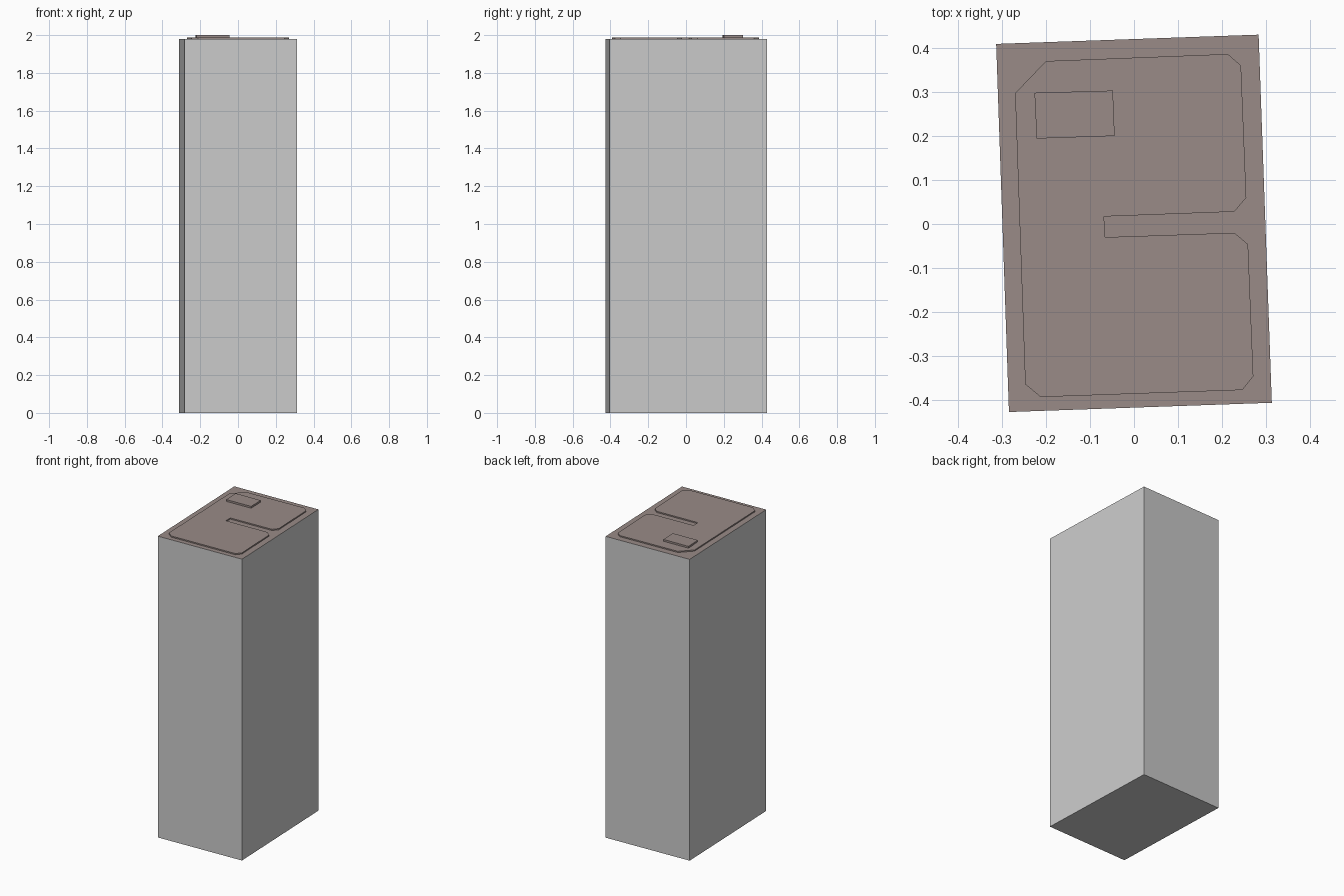
import bpy
import bmesh

cube = bpy.data.objects.get("Cube")
if cube:
    bpy.data.objects.remove(cube, do_unlink=True)


def make_material(name, colour):
    mat = bpy.data.materials.new(name)
    mat.use_nodes = True
    mat.diffuse_color = (*colour, 1)
    mat.node_tree.nodes["Principled BSDF"].inputs["Base Color"].default_value = (*colour, 1)
    return mat


wall = make_material("wall grey", (0.6, 0.6, 0.6))
roof = make_material("roof brown", (0.32, 0.26, 0.245))


def prism(name, outline, bottom, top, materials):
    """Extrude a flat outline; upward faces take the last material."""
    bm = bmesh.new()
    base = bm.faces.new([bm.verts.new((x, y, bottom)) for x, y in outline])
    new = bmesh.ops.extrude_face_region(bm, geom=[base], use_keep_orig=True)["geom"]
    verts = [g for g in new if isinstance(g, bmesh.types.BMVert)]
    bmesh.ops.translate(bm, verts=verts, vec=(0, 0, top - bottom))
    bmesh.ops.recalc_face_normals(bm, faces=bm.faces)
    for face in bm.faces:
        face.material_index = len(materials) - 1 if face.normal.z > 0.5 else 0
    mesh = bpy.data.meshes.new(name)
    bm.to_mesh(mesh)
    bm.free()
    for mat in materials:
        mesh.materials.append(mat)
    obj = bpy.data.objects.new(name, mesh)
    bpy.context.collection.objects.link(obj)
    return obj


# Main tower, slightly turned on its plot
prism("tower_body",
      [(-0.313, 0.409), (-0.284, -0.427), (0.313, -0.406), (0.283, 0.43)],
      0, 1.98, [wall, roof])

# Raised roof deck with clipped corners and a slot in its left side
prism("roof_deck",
      [(-0.2, 0.37), (-0.27, 0.297), (-0.247, -0.364), (-0.212, -0.393),
       (0.246, -0.377), (0.271, -0.346), (0.259, -0.046), (0.228, -0.02),
       (-0.066, -0.03), (-0.068, 0.017), (0.228, 0.028), (0.255, 0.06),
       (0.243, 0.36), (0.213, 0.386)],
      1.98, 1.988, [roof])

# Small rooftop housing
prism("roof_housing",
      [(-0.226, 0.298), (-0.221, 0.194), (-0.044, 0.2), (-0.048, 0.303)],
      1.988, 2.0, [roof])
